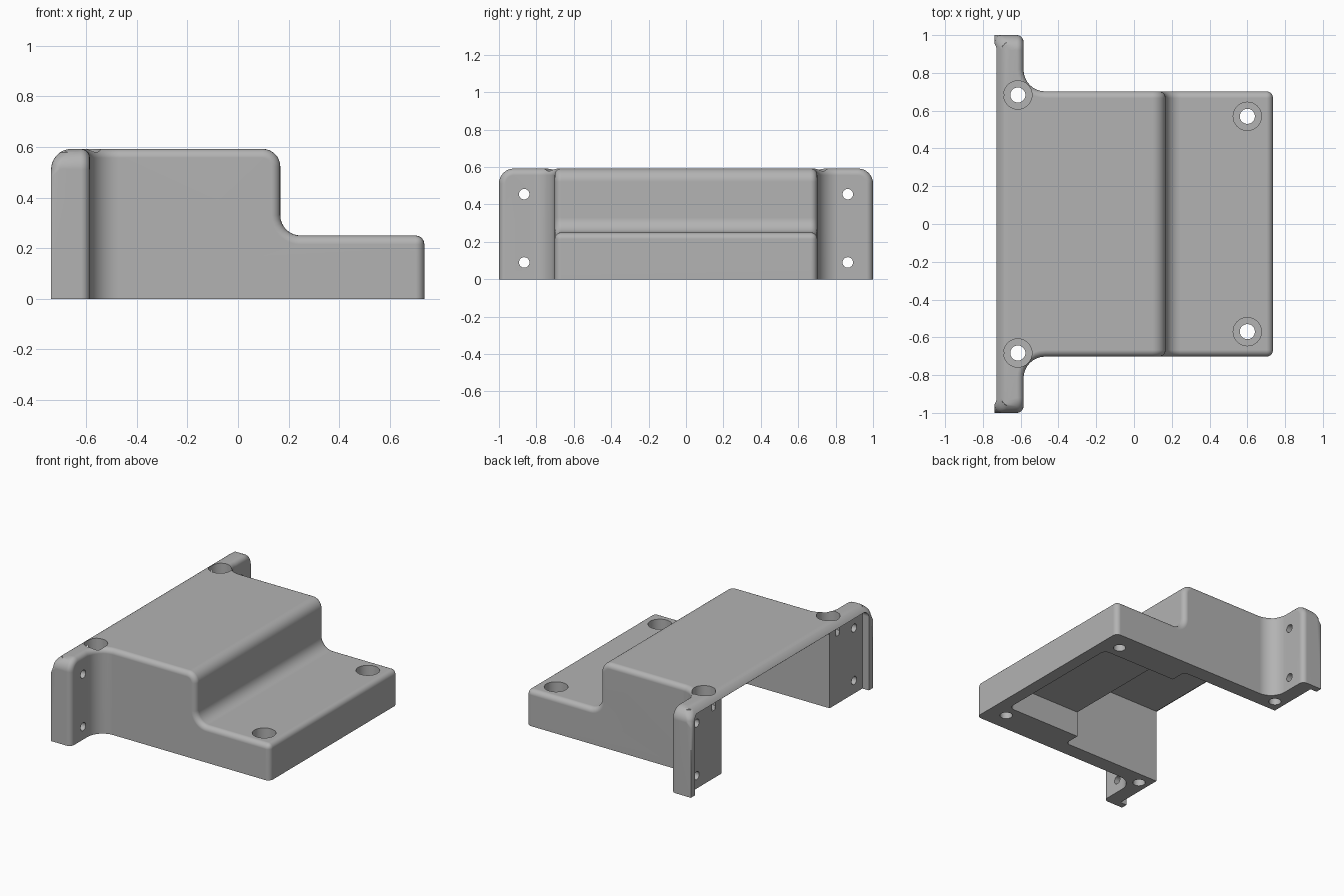
import bpy, bmesh, math
from mathutils import Vector

cube = bpy.data.objects.get("Cube")
if cube:
    bpy.data.objects.remove(cube, do_unlink=True)

BACK, FRONT, TOP, STEP = -0.738, 0.736, 0.592, 0.25
SIDE, WING, SMALL = 0.702, -0.585, 0.035
SEGS = 8


def rounded(corners):
    """Outline from (a, b, radius) right-angle corners."""
    out = []
    for i, (a, b, r) in enumerate(corners):
        p = Vector((a, b))
        if r == 0:
            out.append(p)
            continue
        u = (Vector(corners[i - 1][:2]) - p).normalized()
        v = (Vector(corners[(i + 1) % len(corners)][:2]) - p).normalized()
        for k in range(SEGS + 1):
            t = math.pi / 2 * k / SEGS
            out.append(p + r * (u * (1 - math.sin(t)) + v * (1 - math.cos(t))))
    return out


def prism(name, outline, axis, lo, hi):
    """Extrude an outline along an axis."""
    place = {"x": lambda p, d: (d, p.x, p.y),
             "y": lambda p, d: (p.x, d, p.y),
             "z": lambda p, d: (p.x, p.y, d)}[axis]
    bm = bmesh.new()
    base = [bm.verts.new(place(p, lo)) for p in outline]
    cap = [bm.verts.new(place(p, hi)) for p in outline]
    n = len(outline)
    bm.faces.new(base)
    bm.faces.new(cap)
    for i in range(n):
        j = (i + 1) % n
        bm.faces.new((base[i], base[j], cap[j], cap[i]))
    bmesh.ops.recalc_face_normals(bm, faces=bm.faces)
    mesh = bpy.data.meshes.new(name)
    bm.to_mesh(mesh)
    bm.free()
    obj = bpy.data.objects.new(name, mesh)
    bpy.context.collection.objects.link(obj)
    return obj


def circle(a, b, r, n=32):
    return [Vector((a + r * math.cos(2 * math.pi * k / n),
                    b + r * math.sin(2 * math.pi * k / n))) for k in range(n)]


def boolean(target, tool, operation="DIFFERENCE"):
    tool.hide_render = True
    mod = target.modifiers.new("cut", "BOOLEAN")
    mod.operation, mod.solver, mod.object = operation, "EXACT", tool
    bpy.context.view_layer.objects.active = target
    bpy.ops.object.modifier_apply(modifier=mod.name)
    bpy.data.objects.remove(tool, do_unlink=True)


# Outer body: winged plan crossed with the stepped side profile
half = [(FRONT, SIDE, 0), (WING, SIDE, 0.115), (WING, 1, 0), (BACK, 1, 0)]
plan = half + [(x, -y, r) for x, y, r in reversed(half)]
cover = prism("bracket_cover", rounded(plan), "z", 0, 1)
steps = [(-1, -0.2, 0), (-1, TOP, 0), (0.167, TOP, 0.07), (0.167, STEP, 0.08),
         (1, STEP, 0), (1, -0.2, 0)]
boolean(cover, prism("step_profile", rounded(steps), "y", -1.2, 1.2), "INTERSECT")

# Rounded wing shoulders, then a small round on the exposed edges
bm = bmesh.new()
bm.from_mesh(cover.data)
bmesh.ops.remove_doubles(bm, verts=bm.verts, dist=0.0002)
bmesh.ops.dissolve_limit(bm, angle_limit=math.radians(1), verts=bm.verts, edges=bm.edges)


def bevel(edges, size, segments):
    bmesh.ops.bevel(bm, geom=edges, offset=size, offset_type="OFFSET",
                    segments=segments, profile=0.5, affect="EDGES",
                    clamp_overlap=False)


def all_at(edge, test):
    return all(test(v.co) for v in edge.verts)


bevel([e for e in bm.edges
       if all_at(e, lambda c: abs(c.y) > 0.999 and c.z > TOP - 0.001)], 0.08, SEGS)
bevel([e for e in bm.edges
       if len(e.link_faces) == 2 and e.calc_face_angle() > math.radians(40)
       and not all_at(e, lambda c: c.x < BACK + 0.001)
       and not all_at(e, lambda c: c.z < 0.001)], SMALL, 5)
bmesh.ops.recalc_face_normals(bm, faces=bm.faces)
bm.to_mesh(cover.data)
bm.free()

# Shallow recess in the back, open at the bottom
recess = [(-0.955, -0.2, 0), (-0.955, 0.552, 0.04), (0.955, 0.552, 0.04), (0.955, -0.2, 0)]
boolean(cover, prism("back_recess", rounded(recess), "x", -1, BACK + 0.05))

# Tall and low cavities
tall = [(-1.1, -0.595, 0), (0.075, -0.595, 0.03), (0.075, 0.595, 0.03), (-1.1, 0.595, 0)]
low = [(-0.1, -0.48, 0), (0.65, -0.48, 0.04), (0.65, 0.48, 0.04), (-0.1, 0.48, 0)]
boolean(cover, prism("tall_cavity", rounded(tall), "z", -0.2, 0.52))
boolean(cover, prism("low_cavity", rounded(low), "z", -0.3, 0.18))

# Counterbored vertical holes and wing holes
for s in (-1, 1):
    for x, y, top in ((-0.615, 0.683, TOP), (0.6, 0.57, STEP)):
        boolean(cover, prism("counterbore", circle(x, s * y, 0.075), "z", top - 0.12, 0.9))
        boolean(cover, prism("screw_hole", circle(x, s * y, 0.04), "z", -0.3, 0.8))
    for z in (0.09, 0.455):
        boolean(cover, prism("wing_hole", circle(s * 0.865, z, 0.028), "x", -0.9, -0.4))

# Colour and shading
grey = bpy.data.materials.new("plain_grey")
grey.use_nodes = True
colour = (0.45, 0.45, 0.45, 1)
grey.diffuse_color = colour
grey.node_tree.nodes["Principled BSDF"].inputs["Base Color"].default_value = colour
cover.data.materials.clear()
cover.data.materials.append(grey)
for poly in cover.data.polygons:
    poly.material_index = 0
bpy.ops.object.select_all(action="DESELECT")
cover.select_set(True)
bpy.context.view_layer.objects.active = cover
bpy.ops.object.shade_smooth_by_angle(angle=math.radians(30))
normals = cover.modifiers.new("even_normals", "WEIGHTED_NORMAL")
normals.keep_sharp = True
